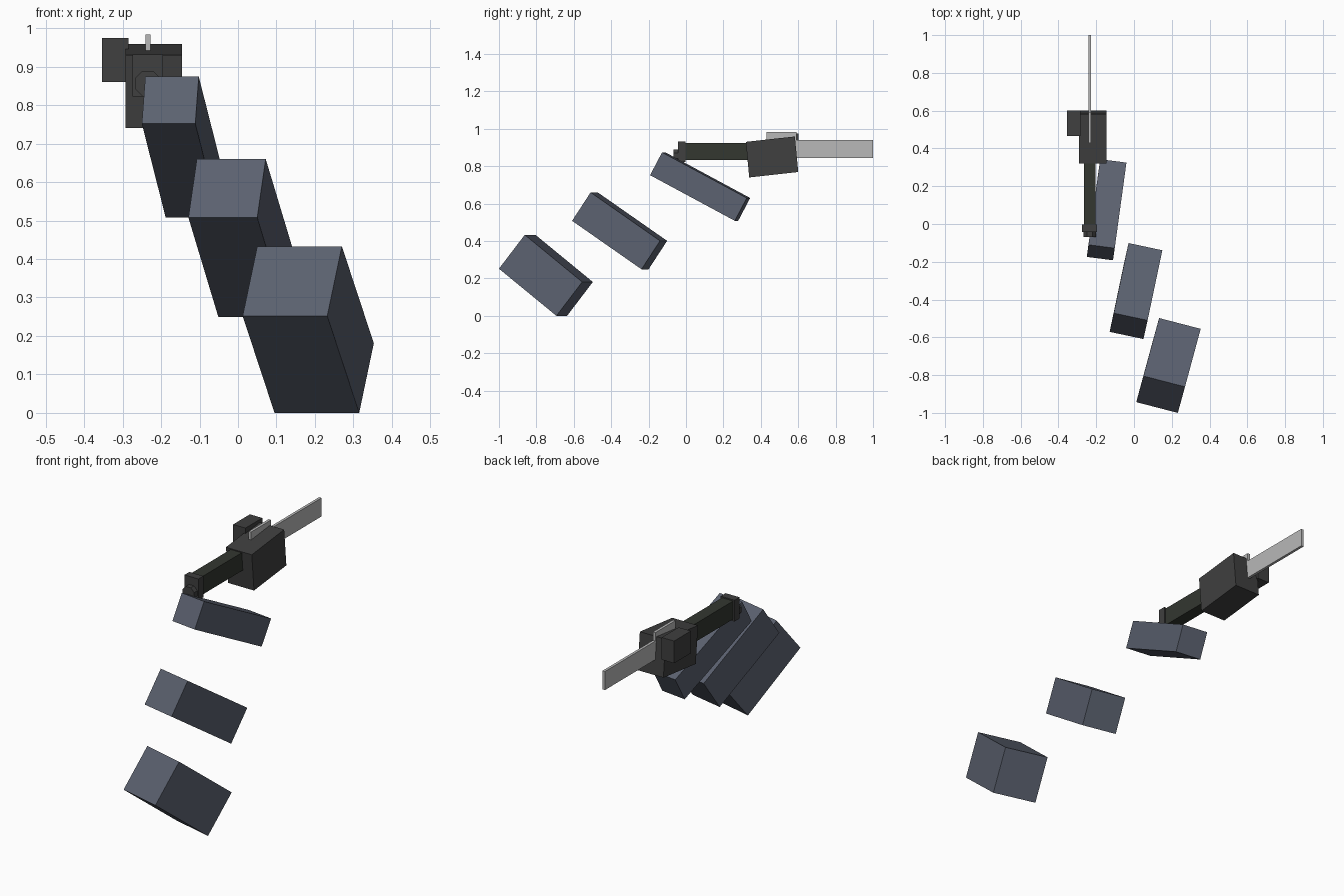
import bpy, bmesh, math
from mathutils import Vector, Matrix

if "Cube" in bpy.data.objects:
    bpy.data.objects.remove(bpy.data.objects["Cube"])


def mat(name, col):
    m = bpy.data.materials.new(name)
    m.diffuse_color = (*col, 1)
    m.use_nodes = True
    m.node_tree.nodes["Principled BSDF"].inputs["Base Color"].default_value = m.diffuse_color
    return m


SLEEVE = mat("slate", (0.105, 0.12, 0.16))
DARK = mat("dark_grey", (0.05, 0.05, 0.05))
GRIP = mat("dark_green_grey", (0.033, 0.038, 0.03))
STEEL = mat("steel", (0.48, 0.48, 0.48))


def finish(name, bm, material):
    bmesh.ops.recalc_face_normals(bm, faces=bm.faces)
    me = bpy.data.meshes.new(name)
    bm.to_mesh(me)
    bm.free()
    me.materials.append(material)
    ob = bpy.data.objects.new(name, me)
    bpy.context.collection.objects.link(ob)
    return ob


def skew_box(name, corner, a, b, c, material):
    """Box from a corner and its three edge vectors."""
    o, a, b, c = map(Vector, (corner, a, b, c))
    m = Matrix((a, b, c)).transposed().to_4x4()
    m.translation = o + (a + b + c) / 2
    bm = bmesh.new()
    bmesh.ops.create_cube(bm, size=1, matrix=m)
    return finish(name, bm, material)


def box(name, x, y, z, material):
    return skew_box(name, (x[0], y[0], z[0]), (x[1] - x[0], 0, 0),
                    (0, y[1] - y[0], 0), (0, 0, z[1] - z[0]), material)


# Three arm segments, from the lowest one up
skew_box("lower_arm_block", (0.012, -0.943, 0.252), (0.22, -0.057, 0),
         (0.038, 0.138, 0.181), (0.083, 0.307, -0.252), SLEEVE)
skew_box("middle_arm_block", (-0.129, -0.571, 0.508), (0.179, -0.038, 0),
         (0.022, 0.099, 0.152), (0.078, 0.371, -0.259), SLEEVE)
skew_box("upper_arm_block", (-0.25, -0.174, 0.752), (0.139, -0.018, 0),
         (0.009, 0.064, 0.122), (0.062, 0.453, -0.244), SLEEVE)

# Handle with end plate and pommel
box("handle", (-0.266, -0.203), (-0.01, 0.345), (0.832, 0.925), GRIP)
box("end_plate", (-0.274, -0.195), (-0.042, -0.002), (0.822, 0.931), DARK)
bm = bmesh.new()
bmesh.ops.create_cone(
    bm, cap_ends=True, segments=8, radius1=0.036, radius2=0.036, depth=0.04,
    matrix=Matrix.Translation((-0.234, -0.048, 0.856))
    @ Matrix.Rotation(math.pi / 2, 4, 'X') @ Matrix.Rotation(math.pi / 8, 4, 'Z'))
finish("pommel", bm, DARK)

# Tilted fist block and the thumb block beside it
skew_box("fist_block", (-0.292, 0.338, 0.74), (0.146, 0, 0),
         (0, 0.262, 0.029), (0, -0.018, 0.19), DARK)
box("thumb_block", (-0.354, -0.284), (0.466, 0.602), (0.86, 0.974), DARK)

# Blade and the raised rib behind it
box("blade", (-0.241, -0.227), (0.56, 1.0), (0.845, 0.94), STEEL)
box("raised_rib", (-0.241, -0.227), (0.43, 0.592), (0.9, 0.983), STEEL)
